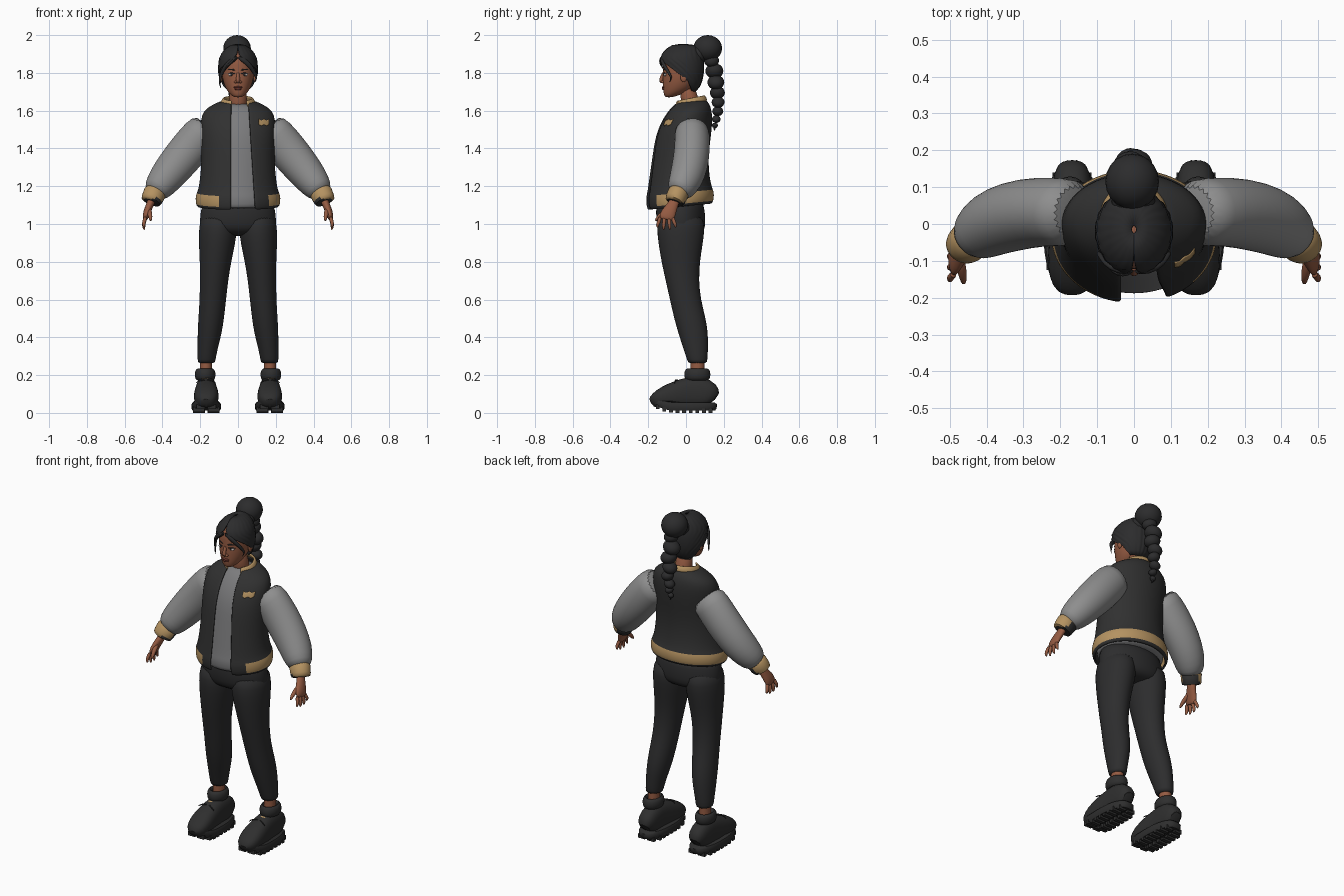
import bpy, bmesh, math
from math import sin, cos, pi, asin, radians
from mathutils import Vector, Matrix

if "Cube" in bpy.data.objects:
    bpy.data.objects.remove(bpy.data.objects["Cube"])


def material(name, rgb):
    m = bpy.data.materials.new(name)
    m.use_nodes = True
    m.diffuse_color = (*rgb, 1)
    m.node_tree.nodes["Principled BSDF"].inputs["Base Color"].default_value = (*rgb, 1)
    return m


HAIR = material("hair black", (.025, .025, .026))
BLACK = material("jacket black", (.03, .03, .03))
TROUSER = material("trouser black", (.026, .026, .027))
SLEEVE = material("sleeve grey", (.27, .27, .27))
SHIRT = material("shirt grey", (.2, .2, .205))
GOLD = material("trim gold", (.46, .29, .12))
SKIN = material("skin brown", (.30, .105, .055))
LIPS = material("lip brown", (.20, .05, .035))
WHITE = material("eye white", (.5, .45, .42))
SHOE = material("shoe black", (.028, .028, .028))


def finish(name, bm, mats, pick=None, mirror=False, thick=0, subdiv=0, angle=50):
    """Turn a bmesh into a smooth object with optional mirrored copy."""
    bmesh.ops.recalc_face_normals(bm, faces=bm.faces)
    mesh = bpy.data.meshes.new(name)
    bm.to_mesh(mesh)
    bm.free()
    for m in mats:
        mesh.materials.append(m)
    for p in mesh.polygons:
        p.use_smooth = True
        if pick:
            p.material_index = pick(p)
    mesh.set_sharp_from_angle(angle=radians(angle))
    ob = bpy.data.objects.new(name, mesh)
    bpy.context.scene.collection.objects.link(ob)
    if thick:
        s = ob.modifiers.new("thickness", "SOLIDIFY")
        s.thickness, s.offset = thick, 0
    if mirror:
        ob.modifiers.new("mirror", "MIRROR")
    if subdiv:
        s = ob.modifiers.new("smooth", "SUBSURF")
        s.levels = s.render_levels = subdiv
    return ob


def skin_rings(rows, closed):
    """Join rows of points with quads; closed rows get end caps."""
    bm = bmesh.new()
    vs = [[bm.verts.new(c) for c in row] for row in rows]
    n = len(rows[0])
    for a, b in zip(vs, vs[1:]):
        for i in range(n if closed else n - 1):
            j = (i + 1) % n
            bm.faces.new((a[i], a[j], b[j], b[i]))
    if closed:
        bm.faces.new(vs[0])
        bm.faces.new(vs[-1])
    return bm


def stack(name, rings, mats, n=32, gap=None, tilt=0, rib=0, cx=0, **kw):
    """Horizontal rings (z, half width, front y, back y[, centre x]); gap opens the front."""
    rows = []
    for k, (z, rx, yf, yb, *c) in enumerate(rings):
        a0, a1 = gap(k, z, rx) if gap else (0, 2 * pi)
        row = []
        for i in range(n):
            a = a0 + (a1 - a0) * i / (n - 1 if gap else n)
            r = 1 + rib * cos(22 * a)
            y = (yf + yb) / 2 - r * (yb - yf) / 2 * cos(a)
            row.append(((c[0] if c else cx) + r * rx * sin(a), y, z + tilt * y))
        rows.append(row)
    return finish(name, skin_rings(rows, not gap), mats, **kw)


def tube(name, pts, mats, ref=(0, 1, 0), n=16, power=1, **kw):
    """Rings (x, y, z, radius along ref, other radius) square to a path."""
    rows = []
    for k, (x, y, z, ru, rv) in enumerate(pts):
        t = Vector(pts[min(k + 1, len(pts) - 1)][:3]) - Vector(pts[max(k - 1, 0)][:3])
        t.normalize()
        u = Vector(ref)
        u = (u - t * u.dot(t)).normalized()
        w = t.cross(u)
        f = lambda s: math.copysign(abs(s) ** power, s)
        rows.append([Vector((x, y, z)) + u * ru * f(cos(2 * pi * i / n))
                     + w * rv * f(sin(2 * pi * i / n)) for i in range(n)])
    return finish(name, skin_rings(rows, True), mats, **kw)


def ball(name, at, size, mats, turn=0, **kw):
    bm = bmesh.new()
    m = Matrix.Translation(at) @ Matrix.Rotation(turn, 4, "Y") @ Matrix.Diagonal((*size, 1))
    bmesh.ops.create_uvsphere(bm, u_segments=20, v_segments=12, radius=1, matrix=m)
    return finish(name, bm, mats, **kw)


# Jacket body, open at the front, with a two-tone hem
body = [(1.095, .208, -.198, .128), (1.108, .217, -.206, .14), (1.14, .22, -.21, .143),
        (1.168, .213, -.208, .138), (1.185, .203, -.203, .128), (1.28, .19, -.19, .112),
        (1.38, .188, -.175, .115), (1.48, .192, -.16, .13), (1.55, .192, -.13, .134),
        (1.595, .178, -.1, .128), (1.622, .135, -.075, .118), (1.645, .085, -.052, .1)]


def front_gap(k, z, rx):
    left = .055 + .065 * (1.62 - z)
    return asin(min(left / rx, .8)), 2 * pi - asin(min(.035 / rx, .8))


def hem_colour(p):
    x, y, z = p.center
    z -= .1 * y
    front_black = y < -.06 and -.105 < x < .155
    return 1 if 1.106 < z < 1.17 and not front_black else 0


jacket = stack("jacket_body", body, [BLACK, GOLD], n=56, gap=front_gap, tilt=.1,
               pick=hem_colour, thick=.012, subdiv=1)
stack("collar", [(1.628, .09, -.065, .108), (1.645, .084, -.06, .104), (1.662, .074, -.05, .093)],
      [GOLD], n=32, gap=lambda k, z, rx: (.6, 2 * pi - .42), tilt=.2, thick=.012, subdiv=1)

# Shirt under the jacket
stack("shirt", [(z, rx - .02, yf + .02, yb - .02) for z, rx, yf, yb in body[:-1]]
      + [(1.64, .062, -.03, .075)], [SHIRT], tilt=.1, subdiv=1)

# Chest badge laid onto the jacket
bm = bmesh.new()
bmesh.ops.create_grid(bm, x_segments=8, y_segments=5, size=1, matrix=Matrix.Translation((.138, -.4, 1.538))
                      @ Matrix.Rotation(pi / 2, 4, "X") @ Matrix.Diagonal((.027, .014, 1, 1)))
for v in bm.verts:
    v.co.z += .004 * cos((v.co.x - .138) * 230)
badge = finish("chest_badge", bm, [GOLD])
wrap = badge.modifiers.new("wrap", "SHRINKWRAP")
wrap.target, wrap.wrap_method, wrap.offset = jacket, "PROJECT", .004
wrap.use_project_y = True
badge.modifiers.new("plate", "SOLIDIFY").thickness = .004

# Sleeves and cuffs
tube("sleeve", [(.15, .03, 1.51, .09, .1), (.2, .033, 1.468, .093, .103), (.26, .033, 1.395, .095, .105),
                (.33, .022, 1.31, .096, .1), (.39, 0, 1.235, .09, .09), (.43, -.03, 1.182, .074, .074),
                (.445, -.043, 1.16, .05, .052)], [SLEEVE], n=24, mirror=True, subdiv=1)
tube("cuff", [(.436, -.036, 1.172, .05, .054), (.44, -.04, 1.165, .056, .06), (.455, -.055, 1.133, .054, .057),
              (.461, -.061, 1.12, .05, .053), (.462, -.062, 1.117, .04, .04)], [GOLD, BLACK], n=24,
     mirror=True, pick=lambda p: int(p.center.z + .5 * (p.center.x - .455) < 1.128 and p.index > 40))

# Hands: palm, four fingers and thumb
tube("palm", [(.452, -.052, 1.14, .028, .022), (.467, -.07, 1.1, .028, .02), (.482, -.09, 1.065, .04, .02),
              (.49, -.103, 1.035, .042, .016), (.492, -.105, 1.02, .034, .01)], [SKIN], mirror=True, subdiv=1)
for i, (y, tip) in enumerate(((-.136, .98), (-.114, .968), (-.092, .968), (-.072, .98))):
    spread = (y + .105) * .5
    tube("finger_%d" % (i + 1), [(.488, y, 1.04, .01, .011), (.498, y + spread * .5, 1.01, .0105, .0105),
         (.5, y + spread, tip + .015, .009, .009), (.495, y + spread, tip, .004, .004)],
         [SKIN], n=10, mirror=True, subdiv=1)
tube("thumb", [(.474, -.085, 1.085, .014, .014), (.468, -.122, 1.06, .014, .013),
               (.463, -.148, 1.035, .011, .011), (.462, -.163, 1.015, .005, .005)],
     [SKIN], ref=(1, 0, 0), n=10, mirror=True, subdiv=1)

# Trousers: hips and legs
stack("trouser_hips", [(1.14, .185, -.155, .09), (1.07, .198, -.16, .1), (1, .205, -.157, .105),
                       (.96, .195, -.14, .095), (.935, .13, -.09, .06)], [TROUSER], subdiv=1)
stack("trouser_leg", [(1.06, .09, -.14, .09, .105), (.98, .102, -.155, .1, .105), (.9, .097, -.147, .09, .111),
                      (.8, .083, -.13, .073, .119), (.7, .075, -.108, .068, .127), (.6, .07, -.085, .078, .133),
                      (.5, .068, -.063, .105, .142), (.42, .064, -.04, .117, .15), (.34, .053, -.014, .117, .161),
                      (.275, .047, .008, .113, .167), (.262, .044, .012, .11, .167)],
      [TROUSER], mirror=True, subdiv=1)
stack("ankle", [(.18, .032, .025, .098, .17), (.29, .032, .025, .098, .17)], [SKIN], mirror=True)

# Shoes: padded collar, upper, sole, lugs, laces and tab
bm = skin_rings([[(.174 + (.04 + .015 * cos(b)) * cos(a), .06 + (.053 + .016 * cos(b)) * sin(a), .203 + .031 * sin(b))
                  for b in [2 * pi * j / 12 for j in range(12)]] for a in [2 * pi * i / 28 for i in range(29)]], True)
finish("shoe_collar", bm, [SHOE], mirror=True)
upper = [(-.186, .028, .075), (-.165, .056, .105), (-.115, .068, .142), (-.05, .064, .17), (.02, .056, .193),
         (.08, .056, .195), (.13, .052, .165), (.152, .036, .11)]
tube("shoe_upper", [(.168, y, (top + .025) / 2, w, (top - .025) / 2) for y, w, top in upper],
     [SHOE], ref=(1, 0, 0), n=20, power=.8, mirror=True, subdiv=1)


def toe_lift(y):
    return .045 * max(0, (-y - .06) / .13) ** 2


outline = [(.072 + .005 * cos(2 * a), a) for a in [2 * pi * i / 40 for i in range(40)]]
rows = []
for z, grow in ((.012, .95), (.022, 1), (.045, 1.01), (.055, .95)):
    row = []
    for w, a in outline:
        y = -.012 + grow * .174 * math.copysign(abs(sin(a)) ** .8, sin(a))
        x = .168 + grow * w * math.copysign(abs(cos(a)) ** .7, cos(a))
        row.append((x, y, z + toe_lift(y)))
    rows.append(row)
finish("shoe_sole", skin_rings(rows, True), [SHOE], mirror=True)
bm = bmesh.new()
for i in range(9):
    y = -.15 + i * .035
    half = .066 if 0 < i < 8 else .05
    for s in (-1, 1):
        bmesh.ops.create_cube(bm, size=1, matrix=Matrix.Translation((.168 + s * half * .6, y, .012 + toe_lift(y)))
                              @ Matrix.Diagonal((half * .9, .02, .024, 1)))
finish("sole_lugs", bm, [SHOE], mirror=True, angle=20)
for s in (-1, 1):
    tube("lace", [(.17, -.035, .17, .004, .004), (.17 + s * .03, -.06, .178, .004, .004),
                  (.17 + s * .055, -.06, .155, .003, .003)], [SHOE], n=8, mirror=True, subdiv=1)
ball("shoe_tab", (.172, -.012, .177), (.02, .008, .006), [GOLD], mirror=True)

# Head, neck and ears
tube("neck", [(0, .035, 1.6, .055, .055), (0, .02, 1.65, .046, .047), (0, .005, 1.73, .045, .048)], [SKIN], subdiv=1)
stack("head", [(1.67, .018, -.108, -.075), (1.682, .038, -.116, -.035), (1.705, .058, -.121, .02),
               (1.74, .075, -.123, .055), (1.78, .084, -.124, .07), (1.82, .088, -.122, .075),
               (1.86, .087, -.124, .075), (1.9, .074, -.11, .065), (1.93, .04, -.07, .03)], [SKIN], subdiv=1)
ball("ear", (.09, -.012, 1.777), (.009, .018, .026), [SKIN], mirror=True)

# Face details
tube("nose", [(0, -.118, 1.805, .008, .008), (0, -.127, 1.78, .009, .009), (0, -.134, 1.758, .013, .012),
              (0, -.126, 1.746, .011, .007)], [SKIN], ref=(1, 0, 0), n=12, subdiv=1)
ball("nostril", (.012, -.124, 1.752), (.009, .01, .007), [SKIN], mirror=True)
ball("eye", (.036, -.109, 1.79), (.015, .009, .0075), [WHITE], mirror=True)
ball("iris", (.035, -.1145, 1.79), (.0065, .0055, .0065), [HAIR], mirror=True)
for nm, z, r, mat in (("upper_lid", 1.798, .003, HAIR), ("eyebrow", 1.817, .004, HAIR)):
    tube(nm, [(.014, -.121, z - .003, r, r), (.036, -.116, z + .003, r, r), (.058, -.101, z - .002, r * .5, r * .5)],
         [mat], n=8, mirror=True, subdiv=1)
ball("upper_lip", (0, -.118, 1.724), (.023, .01, .006), [LIPS])
ball("lower_lip", (0, -.117, 1.715), (.02, .011, .007), [LIPS])

# Hair cap with combed ribs and an opening for the face
cap = [(1.705, .06, -.06, .05, 128), (1.73, .08, -.1, .07, 115), (1.76, .093, -.12, .082, 106),
       (1.79, .1, -.128, .088, 84), (1.82, .102, -.13, .091, 64), (1.85, .1, -.134, .091, 40),
       (1.875, .096, -.134, .088, 14), (1.9, .085, -.124, .083, 4), (1.925, .065, -.1, .072, 1),
       (1.943, .038, -.072, .05, 0), (1.95, .006, -.025, -.005, 0)]
stack("hair_cap", [r[:4] for r in cap], [HAIR], n=89, rib=.012, thick=.008,
      gap=lambda k, z, rx: (radians(cap[k][4]), 2 * pi - radians(cap[k][4])))

# Loose strands framing the face
for s, low in ((-1, 1.715), (1, 1.75)):
    tube("face_strand", [(0, -.128, 1.885, .008, .012), (s * .04, -.129, 1.862, .01, .014),
                         (s * .075, -.108, 1.825, .009, .012), (s * .094, -.08, 1.785, .007, .008),
                         (s * .098, -.078, low + .02, .004, .004), (s * .088, -.088, low, .001, .001)],
         [HAIR], n=10, subdiv=1)
tube("forehead_curl", [(-.005, -.13, 1.885, .005, .005), (-.03, -.142, 1.865, .005, .006),
                       (-.06, -.13, 1.835, .004, .005), (-.07, -.112, 1.81, .001, .001)], [HAIR], n=8, subdiv=1)

# High bun, hair tie and braid
ball("bun", (-.005, .115, 1.93), (.073, .076, .07), [HAIR])
tube("bun_base", [(0, .03, 1.88, .07, .06), (-.003, .075, 1.905, .058, .05), (-.005, .1, 1.92, .05, .05)],
     [HAIR], ref=(1, 0, 0), subdiv=1)
braid = [(.135, 1.865, .042), (.15, 1.81, .05), (.158, 1.75, .047), (.166, 1.695, .042), (.17, 1.645, .036),
         (.168, 1.597, .031), (.16, 1.555, .024), (.153, 1.522, .017)]
for i, (y, z, r) in enumerate(braid):
    side = (-1) ** i
    ball("braid_knot_%d" % (i + 1), (-.003 + side * r * .15, y, z), (r, r * .95, r * .8), [HAIR], turn=side * .35)
tube("braid_tip", [(-.003, .153, 1.525, .012, .012), (-.003, .15, 1.495, .002, .002)], [HAIR], n=8)
